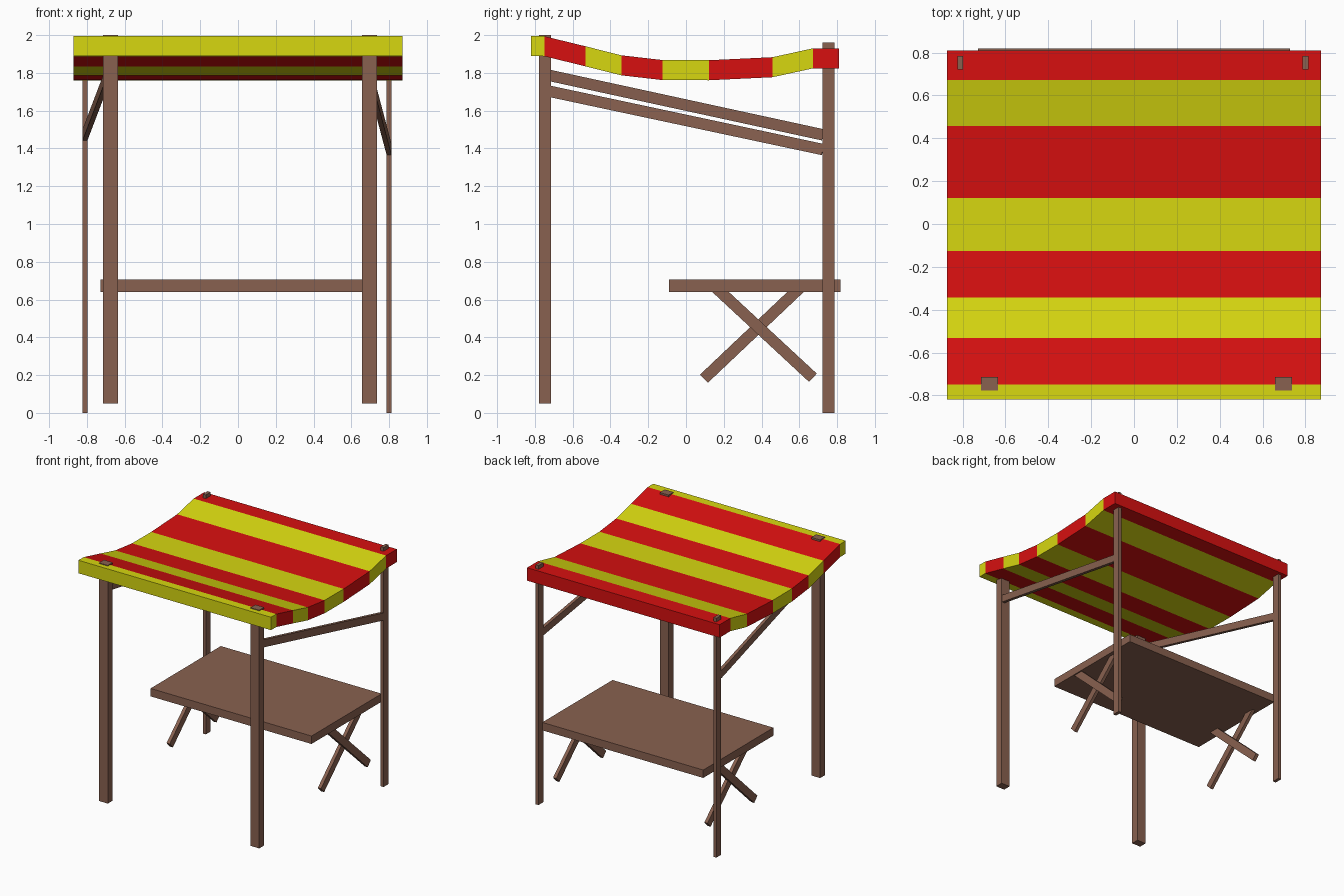
import bpy, bmesh
from mathutils import Vector, Matrix

if "Cube" in bpy.data.objects:
    bpy.data.objects.remove(bpy.data.objects["Cube"])


def material(name, rgb):
    m = bpy.data.materials.new(name)
    m.diffuse_color = (*rgb, 1)
    m.use_nodes = True
    m.node_tree.nodes["Principled BSDF"].inputs["Base Color"].default_value = m.diffuse_color
    return m


wood = material("wood", (0.25, 0.12, 0.08))
yellow = material("yellow_cloth", (0.68, 0.68, 0.005))
red = material("red_cloth", (0.68, 0.005, 0.005))


def add_object(name, bm, mats):
    bmesh.ops.recalc_face_normals(bm, faces=bm.faces[:])
    mesh = bpy.data.meshes.new(name)
    bm.to_mesh(mesh)
    bm.free()
    for m in mats:
        mesh.materials.append(m)
    obj = bpy.data.objects.new(name, mesh)
    bpy.context.collection.objects.link(obj)
    return obj


def box(name, lo, hi):
    lo, hi = Vector(lo), Vector(hi)
    bm = bmesh.new()
    bmesh.ops.create_cube(bm, size=1, matrix=Matrix.Translation((lo + hi) / 2) @ Matrix.Diagonal((*(hi - lo), 1)))
    return add_object(name, bm, [wood])


def plank(name, start, end, thick, width):
    # Box along start-end; thickness lies across x, width in the y-z plane
    start, end = Vector(start), Vector(end)
    along = (end - start).normalized()
    side = (Vector((1, 0, 0)) - along * along.x).normalized()
    up = side.cross(along)
    rot = Matrix((side, along, up)).transposed().to_4x4()
    bm = bmesh.new()
    size = Matrix.Diagonal((thick, (end - start).length, width, 1))
    bmesh.ops.create_cube(bm, size=1, matrix=Matrix.Translation((start + end) / 2) @ rot @ size)
    return add_object(name, bm, [wood])


# Sagging striped canopy: (y, top z) at every stripe border
profile = [(-0.82, 1.995), (-0.75, 1.994), (-0.533, 1.941), (-0.342, 1.893), (-0.125, 1.868),
           (0.122, 1.867), (0.458, 1.883), (0.672, 1.93), (0.81, 1.93)]
bm = bmesh.new()
rings = [[bm.verts.new((x, y, z - d)) for x, d in ((-0.872, 0), (0.872, 0), (0.872, 0.106), (-0.872, 0.106))]
         for y, z in profile]
for i, (a, b) in enumerate(zip(rings, rings[1:])):
    for k in range(4):
        n = (k + 1) % 4
        bm.faces.new((a[k], a[n], b[n], b[k])).material_index = i % 2
bm.faces.new(rings[0]).material_index = 0
bm.faces.new(rings[-1]).material_index = 1
add_object("canopy", bm, [yellow, red])

# Thick front posts and thin back posts
for side, xf, xb in (("left", -0.675, -0.811), ("right", 0.697, 0.800)):
    box(f"front_post_{side}", (xf - 0.04, -0.778, 0.05), (xf + 0.04, -0.714, 2.0))
    box(f"back_post_{side}", (xb - 0.0135, 0.722, 0), (xb + 0.0135, 0.785, 1.96))

# Sloping side rails
plank("side_rail_left", (-0.69, -0.725, 1.787), (-0.81, 0.725, 1.472), 0.026, 0.06)
plank("side_rail_right", (0.718, -0.725, 1.703), (0.80, 0.725, 1.394), 0.026, 0.06)

# Table top with crossed trestle legs
box("table_top", (-0.729, -0.09, 0.64), (0.729, 0.818, 0.705))
for side, x in (("left", -0.675), ("right", 0.695)):
    plank(f"trestle_leg_a_{side}", (x + 0.01, 0.157, 0.664), (x + 0.01, 0.672, 0.186), 0.028, 0.06)
    plank(f"trestle_leg_b_{side}", (x - 0.01, 0.605, 0.664), (x - 0.01, 0.095, 0.181), 0.028, 0.06)
